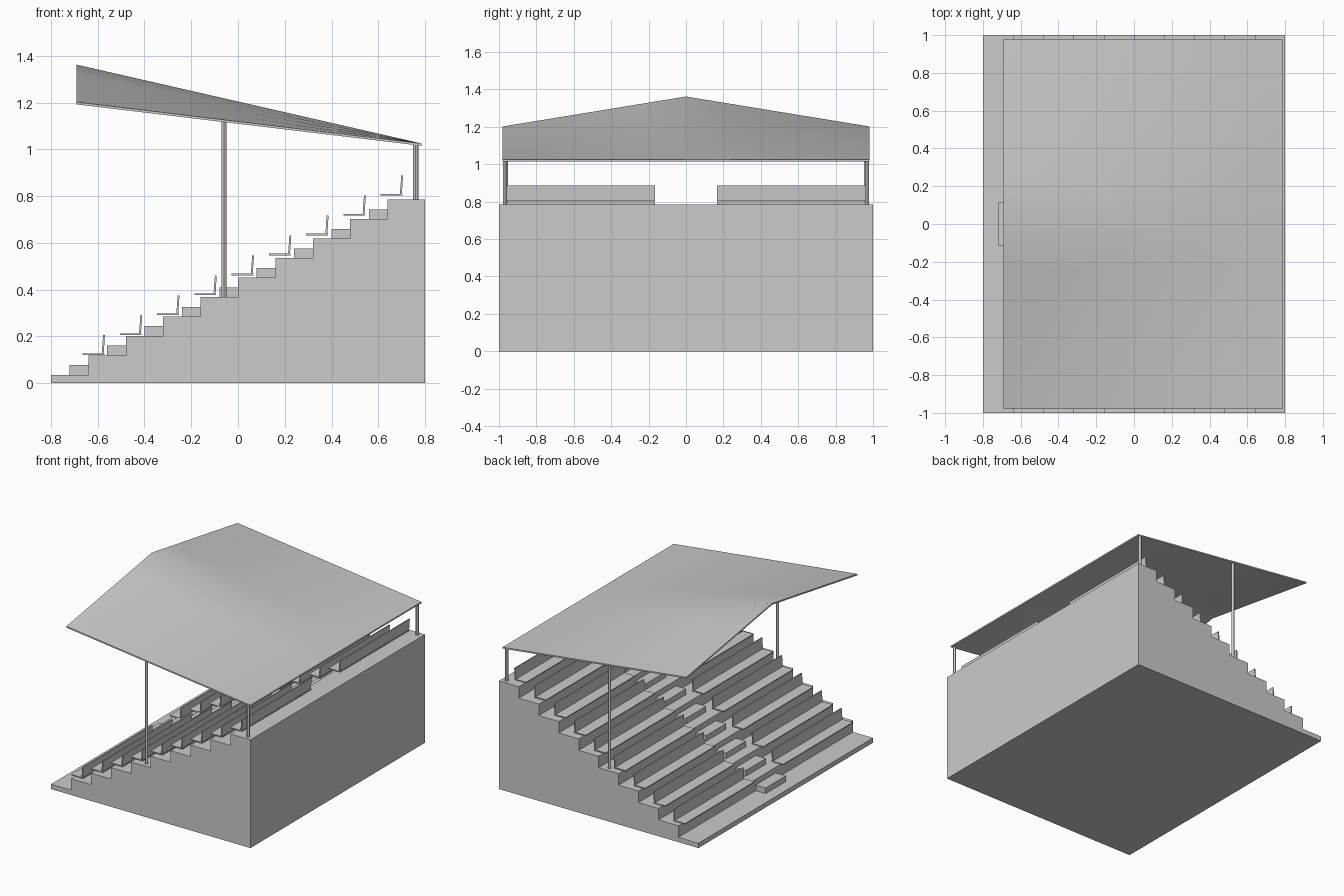
import bpy, bmesh

cube = bpy.data.objects.get("Cube")
if cube:
    bpy.data.objects.remove(cube)

grey = bpy.data.materials.new("concrete_grey")
grey.use_nodes = True
grey.diffuse_color = (0.6, 0.6, 0.6, 1)
grey.node_tree.nodes["Principled BSDF"].inputs["Base Color"].default_value = (0.6, 0.6, 0.6, 1)

STEPS, TREAD, RISE, BASE = 10, 0.16, 0.0833, 0.035


def finish(name, bm):
    bmesh.ops.recalc_face_normals(bm, faces=bm.faces)
    mesh = bpy.data.meshes.new(name)
    bm.to_mesh(mesh)
    bm.free()
    mesh.materials.append(grey)
    obj = bpy.data.objects.new(name, mesh)
    bpy.context.collection.objects.link(obj)
    return obj


def extrude_profile(name, points, y0, y1):
    """Extrude an (x, z) outline along y."""
    bm = bmesh.new()
    face = bm.faces.new([bm.verts.new((x, y0, z)) for x, z in points])
    out = bmesh.ops.extrude_face_region(bm, geom=[face])
    moved = [v for v in out["geom"] if isinstance(v, bmesh.types.BMVert)]
    bmesh.ops.translate(bm, verts=moved, vec=(0, y1 - y0, 0))
    return finish(name, bm)


def rect(x0, x1, z0, z1):
    return [(x0, z0), (x1, z0), (x1, z1), (x0, z1)]


def post(name, x, y, z0, z1):
    bpy.ops.mesh.primitive_cylinder_add(vertices=12, radius=0.011, depth=z1 - z0,
                                        location=(x, y, (z0 + z1) / 2))
    obj = bpy.context.object
    obj.name = name
    obj.data.materials.append(grey)
    bpy.ops.object.shade_smooth_by_angle()


# Stepped terrace
outline = [(0.8, 0), (-0.8, 0)]
for i in range(STEPS):
    x, z = -0.8 + i * TREAD, BASE + i * RISE
    outline += [(x, z), (x + TREAD, z)]
extrude_profile("terrace", outline, -1, 1)

# Half-height steps in the central aisle
for i in range(STEPS - 1):
    x, z = -0.8 + (i + 1) * TREAD, BASE + i * RISE
    extrude_profile(f"aisle_step_{i + 1}", rect(x - 0.08, x, z, z + RISE / 2), -0.115, 0.115)

# Bench rows on both sides of the aisle
for i in range(STEPS - 1):
    x, z = -0.665 + i * 0.1594, 0.12 + i * 0.0853
    for side, y0, y1 in (("right", -0.96, -0.165), ("left", 0.165, 0.96)):
        extrude_profile(f"bench_seat_{side}_{i + 1}", rect(x, x + 0.093, z, z + 0.007), y0, y1)
        back = [(x + 0.082, z), (x + 0.09, z), (x + 0.096, z + 0.085), (x + 0.088, z + 0.085)]
        extrude_profile(f"bench_back_{side}_{i + 1}", back, y0, y1)

# Roof posts
for side, s in (("right", -1), ("left", 1)):
    post(f"middle_post_{side}", -0.06, s * 0.962, 0.36, 1.118)
    post(f"back_post_{side}", 0.76, s * 0.968, 0.78, 1.02)

# Roof: peaked at the open end, flattening to a straight edge at the back
bm = bmesh.new()
NX, NY = 8, 8
grid = []
for i in range(NX + 1):
    t = i / NX
    row = []
    for j in range(NY + 1):
        v = 2 * j / NY - 1
        z_front = 1.362 - 0.16 * abs(v)
        row.append(bm.verts.new((-0.69 + 1.475 * t, 0.98 * v, z_front * (1 - t) + 1.025 * t)))
    grid.append(row)
for i in range(NX):
    for j in range(NY):
        bm.faces.new((grid[i][j], grid[i + 1][j], grid[i + 1][j + 1], grid[i][j + 1]))
out = bmesh.ops.extrude_face_region(bm, geom=list(bm.faces), use_keep_orig=True)
lower = [v for v in out["geom"] if isinstance(v, bmesh.types.BMVert)]
bmesh.ops.translate(bm, verts=lower, vec=(0, 0, -0.01))
roof = finish("roof", bm)
bpy.ops.object.select_all(action="DESELECT")
roof.select_set(True)
bpy.context.view_layer.objects.active = roof
bpy.ops.object.shade_smooth_by_angle()
